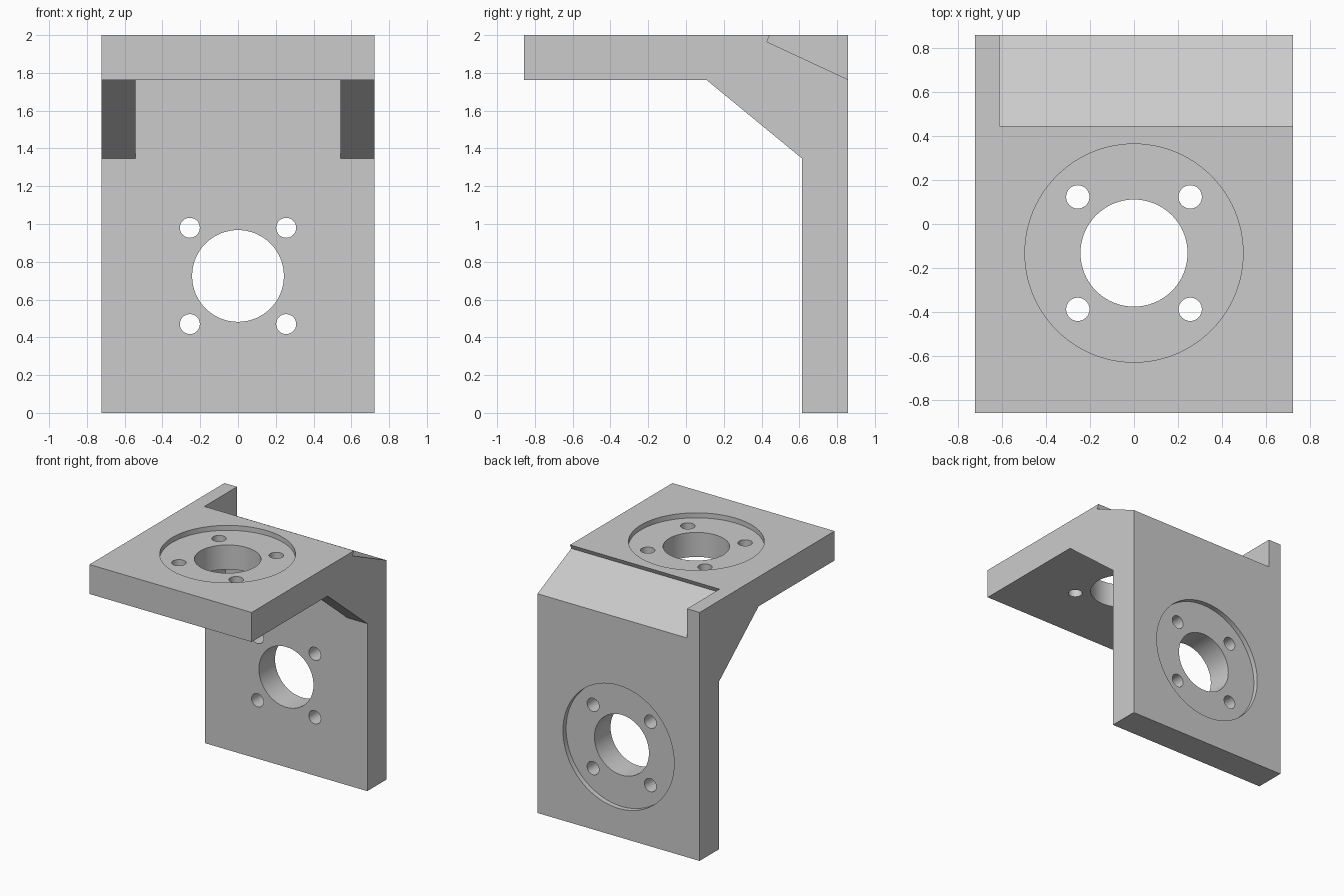
import bpy
import bmesh
import math
from mathutils import Matrix, Vector

if "Cube" in bpy.data.objects:
    bpy.data.objects.remove(bpy.data.objects["Cube"], do_unlink=True)

# Main dimensions
HALF_W, HALF_D, HEIGHT = 0.722, 0.858, 2.0
WALL_Y, SHELF_Z = 0.613, 1.763      # inner faces of the wall and the shelf
RECESS = 0.04                       # depth of the round seats

grey = bpy.data.materials.new("light_grey")
grey.use_nodes = True
grey.diffuse_color = (0.6, 0.6, 0.6, 1)
grey.node_tree.nodes["Principled BSDF"].inputs["Base Color"].default_value = (0.6, 0.6, 0.6, 1)


def finish(name, bm):
    bmesh.ops.recalc_face_normals(bm, faces=bm.faces)
    mesh = bpy.data.meshes.new(name)
    bm.to_mesh(mesh)
    bm.free()
    mesh.materials.append(grey)
    obj = bpy.data.objects.new(name, mesh)
    bpy.context.collection.objects.link(obj)
    return obj


def prism(name, profile, x0, x1):
    """Extrude a (y, z) outline along x."""
    bm = bmesh.new()
    face = bm.faces.new([bm.verts.new((x0, y, z)) for y, z in profile])
    ext = bmesh.ops.extrude_face_region(bm, geom=[face])
    verts = [v for v in ext["geom"] if isinstance(v, bmesh.types.BMVert)]
    bmesh.ops.translate(bm, verts=verts, vec=(x1 - x0, 0, 0))
    return finish(name, bm)


def cylinder(name, centre, axis, radius, depth, segments):
    bm = bmesh.new()
    turn = Vector((0, 0, 1)).rotation_difference(Vector(axis)).to_matrix().to_4x4()
    bmesh.ops.create_cone(bm, cap_ends=True, segments=segments, radius1=radius,
                          radius2=radius, depth=depth,
                          matrix=Matrix.Translation(centre) @ turn)
    return finish(name, bm)


def cut(target, cutter):
    """Subtract the cutter and remove it."""
    cutter.hide_render = True
    mod = target.modifiers.new("cut", "BOOLEAN")
    mod.operation, mod.solver, mod.object = "DIFFERENCE", "EXACT", cutter
    bpy.context.view_layer.objects.active = target
    bpy.ops.object.modifier_apply(modifier=mod.name)
    bpy.data.objects.remove(cutter, do_unlink=True)


# Angle bracket: side outline with the sloping brace across the inner corner
bracket = prism("angle_bracket", [
    (-HALF_D, HEIGHT), (HALF_D, HEIGHT), (HALF_D, 0), (WALL_Y, 0),
    (WALL_Y, 1.348), (0.108, SHELF_Z), (-HALF_D, SHELF_Z)], -HALF_W, HALF_W)

# Hollow out the middle, leaving one gusset at each side
cut(bracket, prism("gusset_gap", [
    (0.0, SHELF_Z), (WALL_Y, SHELF_Z), (WALL_Y, 1.2), (0.0, 1.2)], -0.542, 0.542))

# Sloping notch along the back top edge, open at the +x end
cut(bracket, prism("corner_notch", [
    (0.460, 2.035), (0.428, 1.965), (0.858 + 0.086, 1.725), (1.0, 2.2), (0.535, 2.2)],
    -0.61, 1.0))

# Round seat, bore and four bolt holes in the shelf and in the wall
for centre, normal, up in (
        (Vector((0, -0.132, HEIGHT)), Vector((0, 0, 1)), Vector((0, 1, 0))),
        (Vector((0, HALF_D, 0.725)), Vector((0, 1, 0)), Vector((0, 0, 1)))):
    cut(bracket, cylinder("seat", centre, normal, 0.495, 2 * RECESS, 96))
    cut(bracket, cylinder("bore", centre, normal, 0.243, 0.8, 64))
    for sx in (-1, 1):
        for su in (-1, 1):
            spot = centre + Vector((sx * 0.255, 0, 0)) + up * su * 0.255
            cut(bracket, cylinder("bolt_hole", spot, normal, 0.053, 0.8, 32))

# Smooth the round walls, keep the edges sharp
bpy.ops.object.select_all(action="DESELECT")
bracket.select_set(True)
bpy.context.view_layer.objects.active = bracket
bpy.ops.object.shade_smooth_by_angle(angle=math.radians(30))
